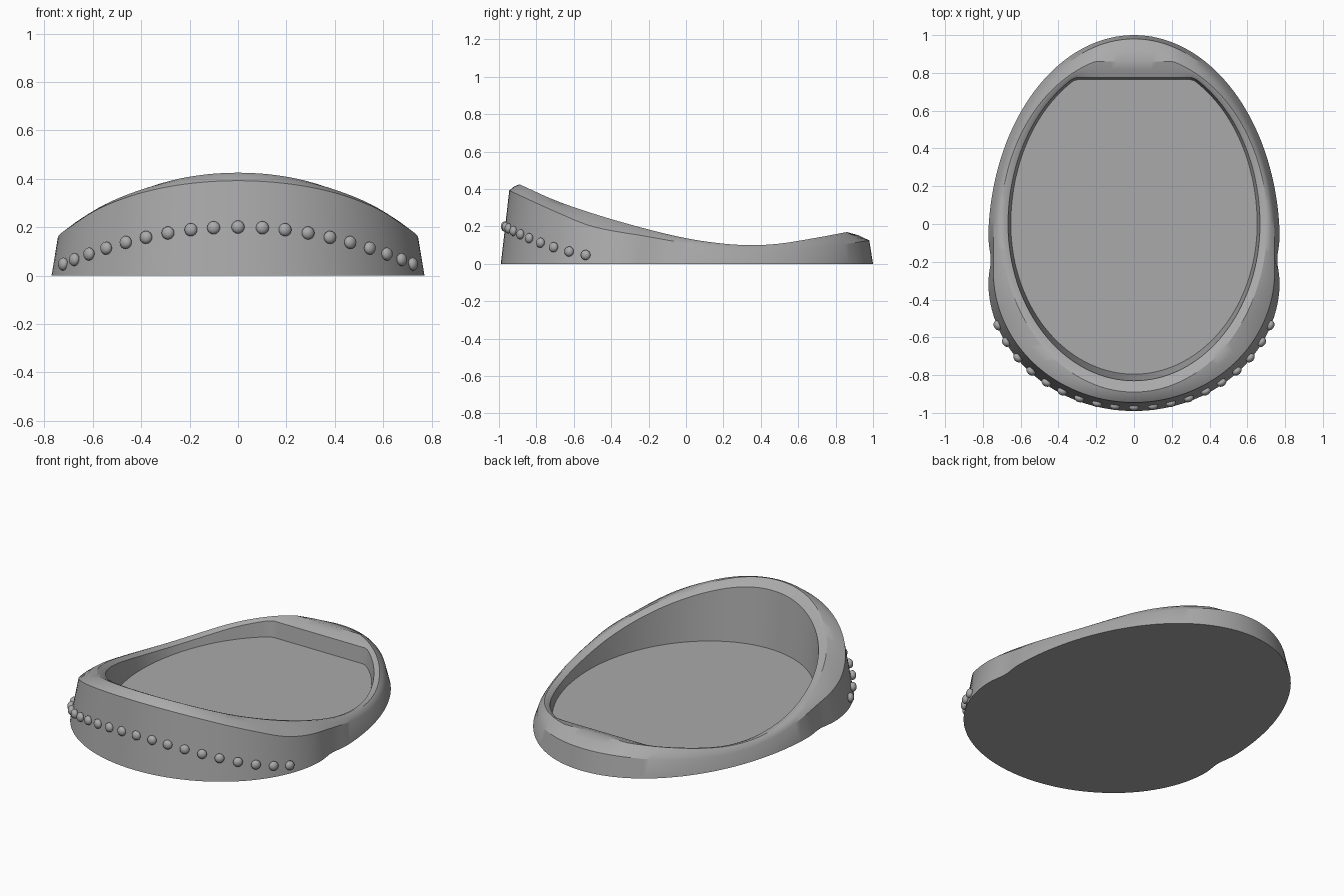
import bpy, bmesh, math
from mathutils import Matrix, Vector

cube = bpy.data.objects.get("Cube")
if cube:
    bpy.data.objects.remove(cube)

grey = bpy.data.materials.new("plain grey")
grey.use_nodes = True
grey.diffuse_color = (0.4, 0.4, 0.4, 1)
grey.node_tree.nodes["Principled BSDF"].inputs["Base Color"].default_value = (0.4, 0.4, 0.4, 1)

SEGMENTS = 144
FLOOR_Z = 0.05


def smooth_curve(points):
    """Return a smooth height function through (y, z) points."""
    slopes = []
    for i in range(len(points)):
        a, b = points[max(i - 1, 0)], points[min(i + 1, len(points) - 1)]
        slopes.append((b[1] - a[1]) / (b[0] - a[0]))

    def height(y):
        y = min(max(y, points[0][0]), points[-1][0])
        i = max(k for k in range(len(points) - 1) if points[k][0] <= y)
        (y0, z0), (y1, z1) = points[i], points[i + 1]
        d = y1 - y0
        t = (y - y0) / d
        return (z0 * (1 + 2 * t) * (1 - t) ** 2 + slopes[i] * d * t * (1 - t) ** 2
                + z1 * t * t * (3 - 2 * t) + slopes[i + 1] * d * t * t * (t - 1))
    return height


def ring(front, back, half_width, front_centre, back_centre, height, flat=9, waist=0):
    """Egg-shaped loop made of two half ellipses, optionally cut flat at the back."""
    loop = []
    for i in range(SEGMENTS):
        u = 2 * math.pi * i / SEGMENTS
        y = (front + back) / 2 - math.cos(u) * (back - front) / 2
        if y < front_centre:
            k = (y - front_centre) / (front - front_centre)
        else:
            k = max(0, y - back_centre) / (back - back_centre)
        x = half_width * math.sqrt(max(0, 1 - k * k))
        x -= waist * math.exp(-((y + 0.19) / 0.07) ** 2)
        if i in (0, SEGMENTS // 2):
            x = 0
        y = min(y, flat)
        loop.append(Vector((math.copysign(x, math.sin(u)), y, height(y))))
    return loop


def finish(name, bm, angle=30):
    bmesh.ops.recalc_face_normals(bm, faces=bm.faces)
    mesh = bpy.data.meshes.new(name)
    bm.to_mesh(mesh)
    bm.free()
    mesh.materials.append(grey)
    obj = bpy.data.objects.new(name, mesh)
    bpy.context.collection.objects.link(obj)
    bpy.ops.object.select_all(action='DESELECT')
    obj.select_set(True)
    bpy.context.view_layer.objects.active = obj
    bpy.ops.object.shade_smooth_by_angle(angle=math.radians(angle))
    return obj


# Heights of the ridge and of the outer shoulder, front to back
ridge_z = smooth_curve([(-0.89, 0.425), (-0.7, 0.34), (-0.5, 0.27), (-0.25, 0.197), (0, 0.137),
                        (0.2, 0.108), (0.35, 0.1), (0.5, 0.108), (0.7, 0.14), (0.86, 0.17)])
shoulder_z = smooth_curve([(-0.945, 0.392), (-0.7, 0.28), (-0.5, 0.2), (-0.2, 0.145), (0, 0.11),
                           (0.2, 0.082), (0.4, 0.07), (0.7, 0.085), (0.98, 0.125)])

# Basin: base, shoulder, ridge, inner lip and floor outlines joined into one shell
base = ring(-0.99, 1.0, 0.772, -0.3, -0.1, lambda y: 0, waist=0.014)
shoulder = ring(-0.945, 0.98, 0.745, -0.25, -0.1, shoulder_z)
ridge = ring(-0.89, 0.9, 0.705, 0, 0, ridge_z, flat=0.86)
lip = ring(-0.83, 0.88, 0.667, 0, 0, lambda y: ridge_z(y) - 0.01, flat=0.775)
floor = ring(-0.795, 0.87, 0.652, 0, 0, lambda y: FLOOR_Z, flat=0.765)


def between(a, b, lift):
    """Slightly raised midway loop, which rounds the rim."""
    return [(p + q) / 2 + Vector((0, 0, lift)) for p, q in zip(a, b)]


loops = [base, shoulder, between(shoulder, ridge, 0.006), ridge,
         between(ridge, lip, 0.003), lip, floor]
bm = bmesh.new()
verts = [[bm.verts.new(p) for p in loop] for loop in loops]
for a, b in zip(verts, verts[1:]):
    for i in range(SEGMENTS):
        j = (i + 1) % SEGMENTS
        bm.faces.new((a[i], a[j], b[j], b[i]))
bm.faces.new(verts[0])
bm.faces.new(verts[-1])
finish("basin", bm)

# Beads: a drooping row of flattened studs around the front wall
bm = bmesh.new()
spots = [0, 0.1, 0.193, 0.287, 0.377, 0.46, 0.54, 0.61, 0.67, 0.715]
for x in [-s for s in spots[1:]] + spots:
    z = 0.2 - 0.3 * x * x
    depth = 0.69 - 0.115 * z
    y = -0.295 - depth * math.sqrt(1 - (x / 0.763) ** 2)
    normal = Vector((x / 0.763 ** 2, (y + 0.295) / depth ** 2, 0.1)).normalized()
    place = (Matrix.Translation(Vector((x, y, z)) + normal * 0.008)
             @ normal.to_track_quat('Z', 'Y').to_matrix().to_4x4()
             @ Matrix.Diagonal((0.027, 0.027, 0.02, 1)))
    bmesh.ops.create_uvsphere(bm, u_segments=16, v_segments=10, radius=1, matrix=place)
finish("front_beads", bm, 60)
